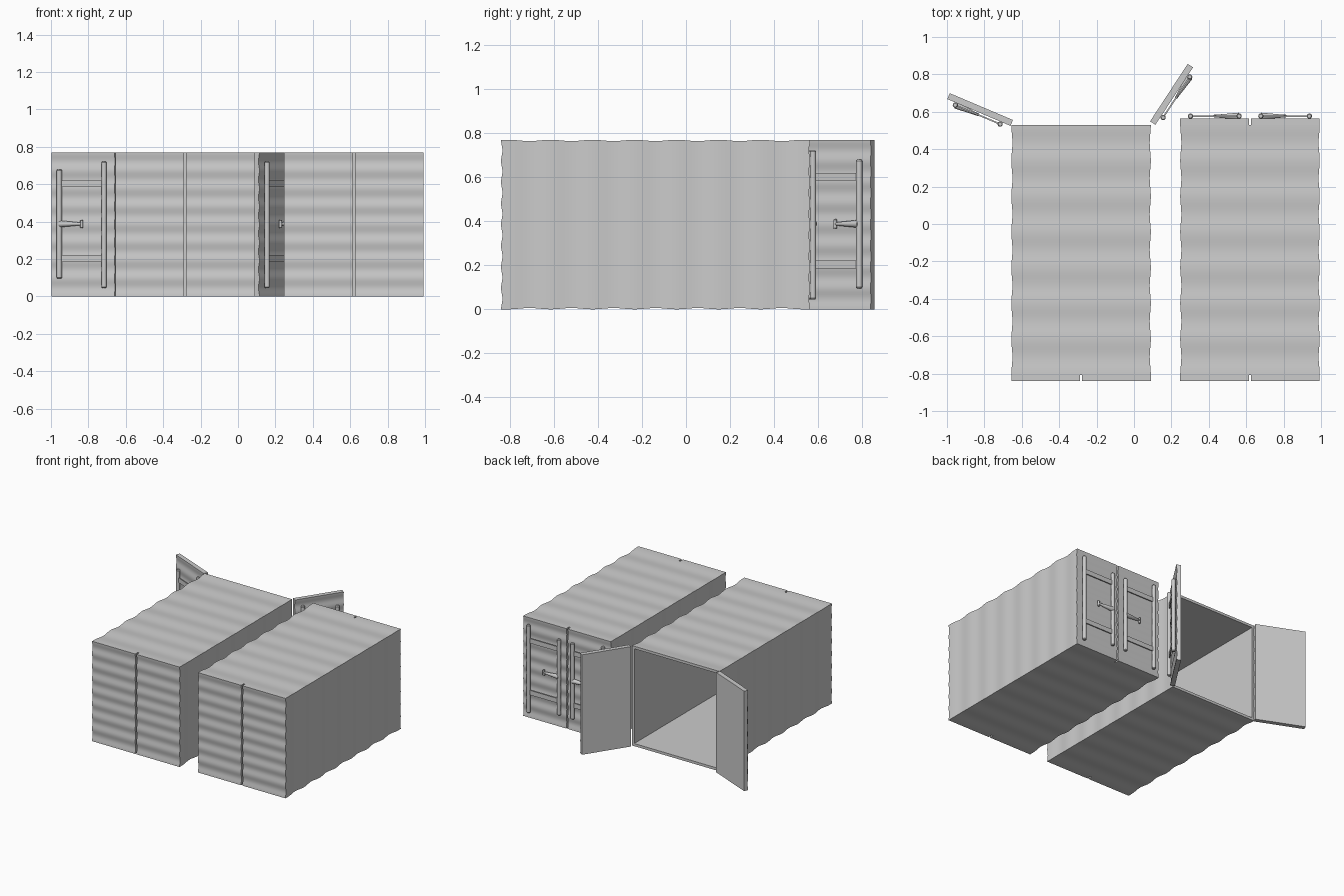
import bpy, bmesh, math
from mathutils import Vector

if "Cube" in bpy.data.objects:
    bpy.data.objects.remove(bpy.data.objects["Cube"])

H, T, W = 0.77, 0.034, 0.367   # height, door thickness, door width
Y0, Y1 = -0.806, 0.53          # body ends


def finish(name, bm):
    bmesh.ops.recalc_face_normals(bm, faces=bm.faces[:])
    me = bpy.data.meshes.new(name)
    bm.to_mesh(me)
    bm.free()
    ob = bpy.data.objects.new(name, me)
    bpy.context.collection.objects.link(ob)
    bpy.context.view_layer.objects.active = ob
    for o in bpy.context.selected_objects:
        o.select_set(False)
    ob.select_set(True)
    bpy.ops.object.shade_smooth_by_angle(angle=math.radians(35))
    return ob


def wave(f, periods, amp):
    return amp * 0.5 * (1 - math.cos(2 * math.pi * periods * f))


def loft(bm, rings):
    vr = [[bm.verts.new(p) for p in r] for r in rings]
    n = len(vr[0])
    for a, b in zip(vr, vr[1:]):
        for i in range(n):
            bm.faces.new((a[i], a[(i + 1) % n], b[(i + 1) % n], b[i]))
    bm.faces.new(vr[0])
    bm.faces.new(vr[-1])


# Corrugated hollow body, open at the rear, flat inside
def body(name, cx):
    bm = bmesh.new()

    def ring(y, inset):
        w = 0.373 - inset
        return [(cx - w, y, inset), (cx + w, y, inset),
                (cx + w, y, H - inset), (cx - w, y, H - inset)]
    steps = 70
    rings = []
    for i in range(steps + 1):
        f = i / steps
        rings.append(ring(Y0 + (Y1 - Y0) * f, wave(f, 7, 0.006)))
    rings += [ring(Y1, 0.02), ring(Y0 + 0.02, 0.02)]
    loft(bm, rings)
    finish(name, bm)


# Panel with a horizontally ribbed outer face; hinge point is on the inner face
def panel(name, hinge, u_dir, n_dir, fittings=True):
    o = Vector((*hinge, 0))
    U = Vector((*u_dir, 0)).normalized()
    N = Vector((*n_dir, 0)).normalized()
    Z = Vector((0, 0, 1))

    def at(u, t, z):
        return o + U * u + N * t + Z * z

    def tube(part, a, b, r1, r2, sides=16):
        d = (b - a).normalized()
        s = d.orthogonal().normalized()
        q = d.cross(s)
        angs = [2 * math.pi * k / sides for k in range(sides)]

        def circle(c, r):
            return [c + (s * math.cos(g) + q * math.sin(g)) * r for g in angs]
        e = d * min(r1, r2) * 0.4
        bm = bmesh.new()
        loft(bm, [circle(a, r1 * 0.7), circle(a + e, r1),
                  circle(b - e, r2), circle(b, r2 * 0.7)])
        finish(name + part, bm)

    def box(part, u0, u1, t0, t1, z0, z1):
        bm = bmesh.new()
        loft(bm, [[at(u, t0, z0), at(u, t1, z0), at(u, t1, z1), at(u, t0, z1)]
                  for u in (u0, u1)])
        finish(name + part, bm)

    bm = bmesh.new()
    steps = 80
    rings = []
    for i in range(steps + 1):
        f = i / steps
        t = T - wave(f, 8, 0.006)
        rings.append([at(0, 0, H * f), at(W, 0, H * f),
                      at(W, t, H * f), at(0, t, H * f)])
    loft(bm, rings)
    finish(name, bm)
    if not fittings:
        return
    # lock bars, cross straps and tapered handle with end grip
    tube("_hinge_bar", at(0.055, 0.047, 0.045), at(0.055, 0.047, 0.722), 0.014, 0.014)
    tube("_lock_bar", at(0.315, 0.047, 0.095), at(0.315, 0.047, 0.68), 0.014, 0.014)
    for k, z in enumerate((0.203, 0.602)):
        box("_strap_%d" % k, 0.055, 0.315, 0.043, 0.051, z - 0.018, z + 0.018)
    tube("_handle", at(0.315, 0.047, 0.388), at(0.185, 0.047, 0.388), 0.018, 0.007)
    tube("_grip", at(0.185, 0.047, 0.366), at(0.185, 0.047, 0.41), 0.008, 0.008)


# Two containers with split front walls
for label, cx in (("open", -0.283), ("closed", 0.62)):
    body(label + "_container_body", cx)
    for side, s in (("left", -1), ("right", 1)):
        panel(label + "_front_wall_" + side, (cx + s * 0.373, Y0), (-s, 0), (0, -1), False)

# Closed doors
panel("closed_door_left", (0.247, Y1), (1, 0), (0, 1))
panel("closed_door_right", (0.993, Y1), (-1, 0), (0, 1))

# Swung-open doors
panel("open_door_left", (-0.647, 0.556), (-0.92, 0.39), (-0.39, -0.92))
panel("open_door_right", (0.086, 0.549), (0.548, 0.836), (0.836, -0.548))
